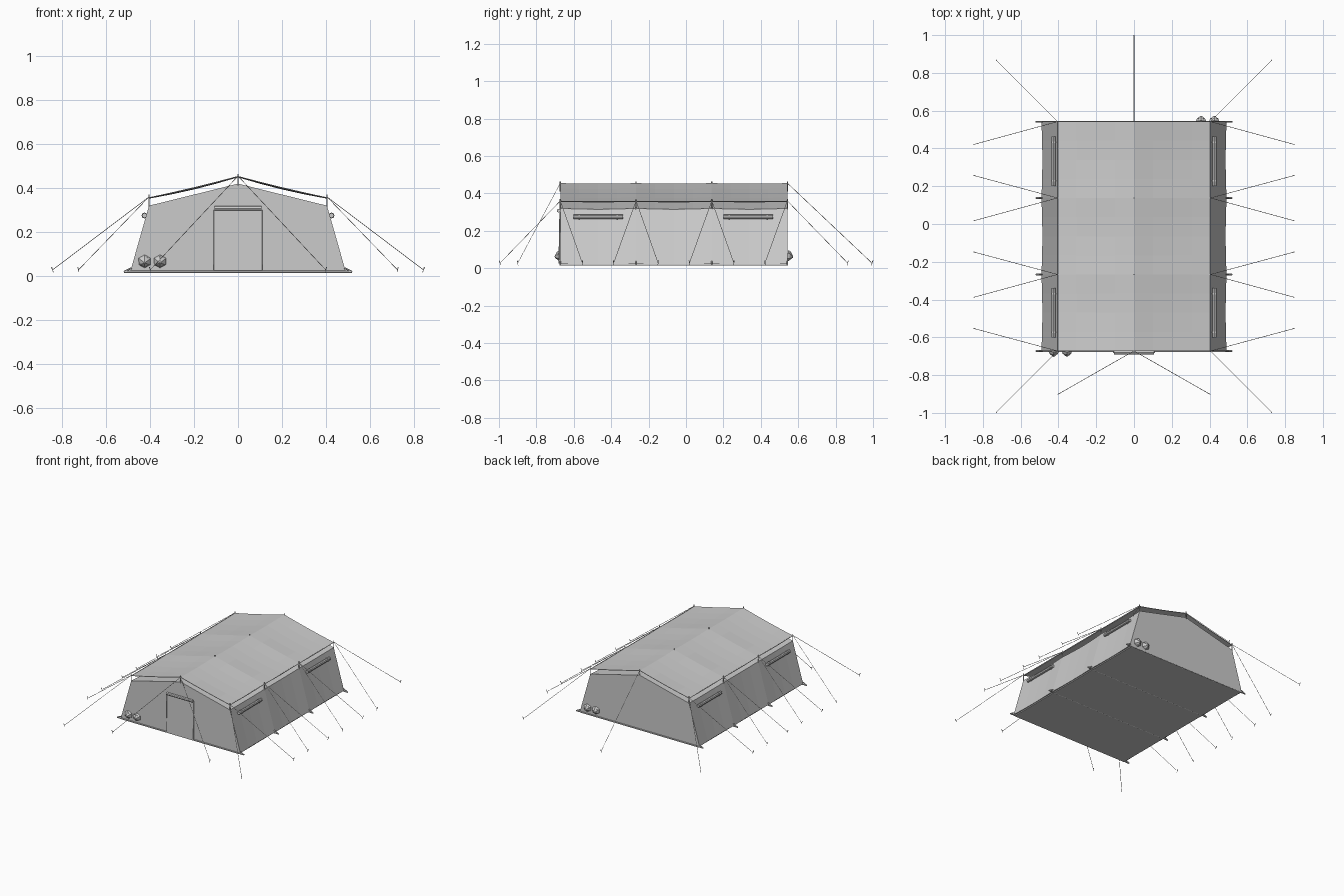
import bpy, bmesh, math
from mathutils import Vector

if "Cube" in bpy.data.objects:
    bpy.data.objects.remove(bpy.data.objects["Cube"])

Y0, Y1 = -0.672, 0.542
POLES = [Y0, -0.267, 0.138, Y1]
EAVE, RIDGE = 0.405, 0.455


def make(name, bm):
    bmesh.ops.recalc_face_normals(bm, faces=bm.faces)
    me = bpy.data.meshes.new(name)
    bm.to_mesh(me)
    bm.free()
    ob = bpy.data.objects.new(name, me)
    bpy.context.collection.objects.link(ob)
    return ob


def rod(bm, a, b, r1, r2=None, sides=6):
    a, b = Vector(a), Vector(b)
    d = b - a
    new = bmesh.ops.create_cone(bm, cap_ends=True, segments=sides, radius1=r1,
                                radius2=r1 if r2 is None else r2, depth=d.length)['verts']
    q = d.to_track_quat('Z', 'Y')
    for v in new:
        v.co = q @ v.co + (a + b) / 2


def box(bm, lo, hi):
    new = bmesh.ops.create_cube(bm, size=1)['verts']
    for v in new:
        v.co = Vector([(l + h) / 2 + c * (h - l) for l, h, c in zip(lo, hi, v.co)])


# Tent body: end profile, extruded; side walls bow inward between frames
bm = bmesh.new()
profile = [(-0.49, 0.022), (-EAVE, 0.32), (0, 0.42), (EAVE, 0.32), (0.49, 0.022)]
rings = []
for i in range(13):
    y = Y0 + (Y1 - Y0) * i / 12
    sag = 0.005 * math.sin(math.pi * (i % 4) / 4)
    ring = []
    for k, (x, z) in enumerate(profile):
        s = math.copysign(sag, x) if x else 0
        ring.append(bm.verts.new((x - s, y, z - (sag if k in (1, 2, 3) else 0))))
    rings.append(ring)
for a, b in zip(rings, rings[1:]):
    for k in range(5):
        n = (k + 1) % 5
        bm.faces.new((a[k], a[n], b[n], b[k]))
bm.faces.new(rings[0])
bm.faces.new(rings[-1])
make("tent_body", bm)

# Fly sheet: two slopes, each bay sagging slightly between the poles
bm = bmesh.new()
NX, NY = 8, 12
grid = []
for j in range(NY + 1):
    y = Y0 + (Y1 - Y0) * j / NY
    row = []
    for i in range(NX + 1):
        x = -EAVE + 2 * EAVE * i / NX
        z = RIDGE - 0.097 * abs(x) / EAVE
        along = math.sin(math.pi * (j % 4) / 4)
        across = math.sin(math.pi * (i % 4) / 4)
        z -= 0.003 * along + 0.003 * across + 0.004 * along * across
        row.append(bm.verts.new((x, y, z)))
    grid.append(row)
for j in range(NY):
    for i in range(NX):
        bm.faces.new((grid[j][i], grid[j][i + 1], grid[j + 1][i + 1], grid[j + 1][i]))
fly = make("fly_sheet", bm)
m = fly.modifiers.new("thickness", 'SOLIDIFY')
m.thickness = 0.003
m.offset = -1

# Ground sheet and cross bars
bm = bmesh.new()
box(bm, (-0.48, Y0 - 0.004, 0.015), (0.48, Y1 + 0.004, 0.023))
make("ground_sheet", bm)
bm = bmesh.new()
for y in POLES:
    rod(bm, (-0.52, y, 0.019), (0.52, y, 0.019), 0.005)
    for s in (-1, 1):
        rod(bm, (s * 0.485, y, 0.036), (s * 0.52, y, 0.019), 0.004)
make("floor_bars", bm)

# Pole tips holding up the fly, plus eave cords
bm = bmesh.new()
for y in POLES:
    rod(bm, (0, y, 0.41), (0, y, 0.465), 0.003)
    for s in (-1, 1):
        rod(bm, (s * EAVE, y, 0.315), (s * EAVE, y, 0.37), 0.003)
for s in (-1, 1):
    rod(bm, (s * EAVE, Y0, 0.357), (s * EAVE, Y1, 0.357), 0.002)
make("pole_tips", bm)

# Guy lines with pegs
lines = [((0, Y1, 0.455), (0, 0.995, 0.027))]
for s in (-1, 1):
    lines += [((0, Y0, 0.455), (s * 0.4, -0.9, 0.027)),
              ((s * EAVE, Y0, 0.36), (s * 0.727, -0.995, 0.027)),
              ((s * EAVE, Y1, 0.36), (s * 0.727, 0.865, 0.027))]
    for i, y in enumerate(POLES):
        for d in (-0.12, 0.118):
            if (i, d > 0) not in ((0, False), (3, True)):
                lines.append(((s * EAVE, y, 0.36), (s * 0.845, y + d, 0.027)))
ropes, pegs = bmesh.new(), bmesh.new()
for top, end in lines:
    rod(ropes, top, end, 0.0014, sides=4)
    e = Vector(end)
    out = Vector((e.x - top[0], e.y - top[1], 0)).normalized()
    rod(pegs, e + out * 0.004 + Vector((0, 0, 0.014)), e - out * 0.005 - Vector((0, 0, 0.012)),
        0.0025, 0.001, 4)
make("guy_lines", ropes)
make("pegs", pegs)

# Rolled window flaps on the side walls, with end straps
bm = bmesh.new()
for s in (-1, 1):
    for a, b in ((-0.602, -0.338), (0.2, 0.464)):
        rod(bm, (s * 0.426, a, 0.275), (s * 0.426, b, 0.275), 0.011, sides=8)
        for y in (a + 0.03, b - 0.03):
            rod(bm, (s * 0.426, y - 0.004, 0.275), (s * 0.426, y + 0.004, 0.275), 0.0135, sides=8)
make("window_rolls", bm)

# Door panel with its rolled flap and edge seams
bm = bmesh.new()
box(bm, (-0.11, Y0 - 0.003, 0.024), (0.11, Y0 + 0.002, 0.315))
for v in bm.verts:
    if v.co.z < 0.1 and v.co.y < Y0:
        v.co.y -= 0.006
make("door", bm)
bm = bmesh.new()
rod(bm, (-0.106, Y0 - 0.009, 0.308), (0.106, Y0 - 0.009, 0.308), 0.01, sides=8)
for s in (-1, 1):
    rod(bm, (s * 0.11, Y0 - 0.008, 0.025), (s * 0.11, Y0 - 0.003, 0.3), 0.002, sides=4)
make("door_roll", bm)

# Gathered duct sleeves at the front left and back right corners
bm = bmesh.new()
for x in (0.355, 0.425):
    for s, y in ((-1, Y0), (1, Y1)):
        rod(bm, (s * x, y, 0.066), (s * x, y + s * 0.012, 0.064), 0.031, 0.026, 6)
        rod(bm, (s * x, y + s * 0.012, 0.064), (s * x, y + s * 0.03, 0.06), 0.026, 0.004, 6)
make("duct_sleeves", bm)
